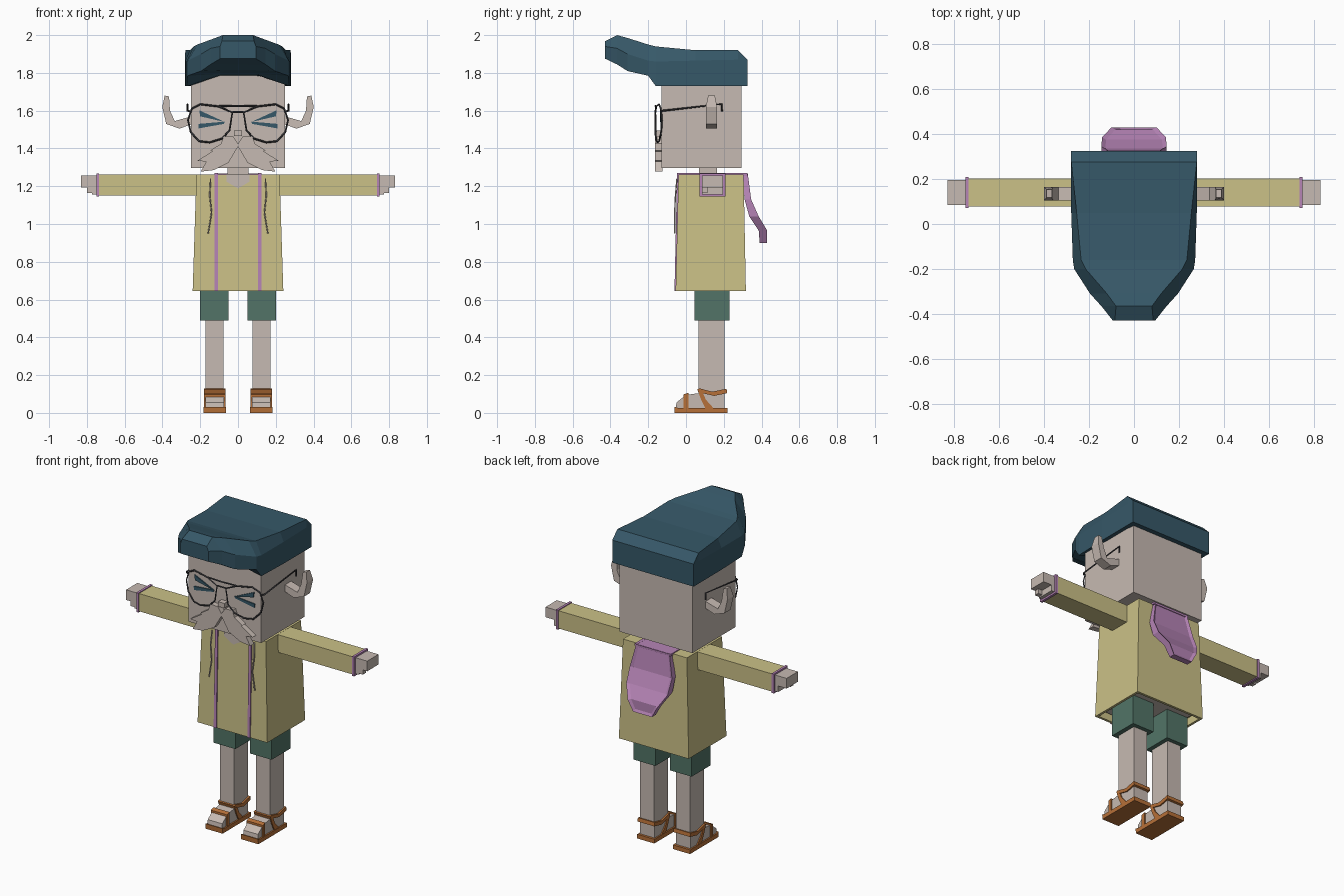
import bpy, bmesh
from mathutils import Vector

cube = bpy.data.objects.get("Cube")
if cube:
    bpy.data.objects.remove(cube, do_unlink=True)


def material(name, rgb):
    """Flat material from 0-255 display values, stored as linear."""
    col = [((c / 255 + 0.055) / 1.055) ** 2.4 for c in rgb] + [1]
    m = bpy.data.materials.new(name)
    m.diffuse_color = col
    m.use_nodes = True
    m.node_tree.nodes["Principled BSDF"].inputs["Base Color"].default_value = col
    return m


SKIN = material("skin", (198, 186, 178))
TEAL = material("dark_teal", (54, 88, 104))
YELLOW = material("straw_yellow", (203, 193, 135))
PURPLE = material("lilac", (182, 132, 182))
GREEN = material("muted_green", (82, 116, 103))
ORANGE = material("leather_orange", (182, 112, 56))
DARK = material("dark_metal", (62, 62, 66))


def finish(name, bm, mat):
    bmesh.ops.recalc_face_normals(bm, faces=bm.faces)
    me = bpy.data.meshes.new(name)
    bm.to_mesh(me)
    bm.free()
    me.materials.append(mat)
    ob = bpy.data.objects.new(name, me)
    bpy.context.collection.objects.link(ob)
    return ob


def loft(name, rings, mat, inset=None):
    """Skin equal-length rings of points and cap both ends."""
    bm = bmesh.new()
    vs = [[bm.verts.new(p) for p in r] for r in rings]
    n = len(vs[0])
    for a, b in zip(vs, vs[1:]):
        for i in range(n):
            j = (i + 1) % n
            bm.faces.new((a[i], a[j], b[j], b[i]))
    bm.faces.new(vs[0])
    bm.faces.new(vs[-1])
    if inset:
        bmesh.ops.recalc_face_normals(bm, faces=bm.faces)
        bm.normal_update()
        back = [f for f in bm.faces if f.normal.y > 0.25]
        bmesh.ops.inset_region(bm, faces=back, thickness=inset, depth=-inset / 2)
    return finish(name, bm, mat)


def box(name, xs, ys, zs, mat, s=1):
    ring = lambda z: [(s * xs[i], ys[j], z) for i, j in ((0, 0), (1, 0), (1, 1), (0, 1))]
    return loft(name, [ring(zs[0]), ring(zs[1])], mat)


def front_prism(name, pts, y0, y1, mat, s=1):
    """Outline in x/z, extruded along y."""
    return loft(name, [[(s * x, y, z) for x, z in pts] for y in (y0, y1)], mat)


def side_prism(name, pts, x0, x1, mat, s=1):
    """Outline in y/z, extruded along x."""
    return loft(name, [[(s * x, y, z) for y, z in pts] for x in (x0, x1)], mat)


def tube(name, pts, r, mat, cyclic=False):
    cu = bpy.data.curves.new(name + "_path", "CURVE")
    cu.dimensions = "3D"
    cu.bevel_depth = r
    cu.bevel_resolution = 0
    cu.use_fill_caps = True
    sp = cu.splines.new("POLY")
    sp.points.add(len(pts) - 1)
    for p, q in zip(sp.points, pts):
        p.co = (*q, 1)
    sp.use_cyclic_u = cyclic
    tmp = bpy.data.objects.new(name + "_path", cu)
    bpy.context.collection.objects.link(tmp)
    me = bpy.data.meshes.new_from_object(
        tmp.evaluated_get(bpy.context.evaluated_depsgraph_get()))
    bpy.data.objects.remove(tmp, do_unlink=True)
    me.name = name
    me.materials.clear()
    me.materials.append(mat)
    ob = bpy.data.objects.new(name, me)
    bpy.context.collection.objects.link(ob)


# Head, neck, nose
box("head", (-.25, .25), (-.13, .295), (1.297, 1.8), SKIN)
box("neck", (-.055, .055), (.07, .165), (1.2, 1.31), SKIN)
box("nose", (-.022, .022), (-.165, -.12), (1.465, 1.495), SKIN)

# Hair: y, half width, side bottom, middle bottom, side top, crown half width, crown
rows = [(.325, .28, 1.73, 1.73, 1.86, .28, 1.87),
        (.275, .28, 1.73, 1.73, 1.87, .279, 1.92),
        (.05, .279, 1.73, 1.76, 1.865, .255, 1.92),
        (-.16, .272, 1.73, 1.79, 1.86, .235, 1.94),
        (-.2, .266, 1.785, 1.795, 1.865, .215, 1.95),
        (-.31, .195, 1.81, 1.815, 1.9, .12, 1.985),
        (-.365, .145, 1.845, 1.845, 1.93, .08, 2.0),
        (-.428, .095, 1.875, 1.875, 1.94, .085, 1.968)]
loft("hair", [[(-w, y, zb), (-w, y, zs), (-t, y, zt), (t, y, zt),
               (w, y, zs), (w, y, zb), (w * .35, y, zm), (-w * .35, y, zm)]
              for y, w, zb, zm, zs, t, zt in rows], TEAL)

# Torso: jacket shell open at the hem
def rect(wx, y0, y1, z):
    return [(-wx, y0, z), (wx, y0, z), (wx, y1, z), (-wx, y1, z)]


loft("jacket", [rect(.22, -.04, .305, 1.263), rect(.24, -.055, .317, .645),
                rect(.225, -.04, .302, .645), rect(.222, -.036, .3, .69)], YELLOW)
box("torso_underside", (-.2, .2), (-.02, .28), (.675, .9), SKIN)
front_prism("neckline", [(-.062, 1.266), (.062, 1.266), (.062, 1.225), (0, 1.188), (-.062, 1.225)],
            -.047, -.03, SKIN)

# Hood hanging on the back, joined to the collar
hood = [(.3, .327, 1.266, .115), (.31, .345, 1.13, .145), (.335, .385, 1.04, .142),
        (.385, .43, .965, .1), (.39, .428, .9, .065)]
loft("hood", [[(-w, a, z), (w, a, z), (w, b, z), (-w, b, z)] for a, b, z, w in hood],
     PURPLE, inset=.018)
box("collar", (-.11, .11), (.17, .326), (1.255, 1.268), PURPLE)

trim = [(-.047, 1.269), (.326, 1.269), (.326, 1.255), (-.03, 1.255), (-.045, .645), (-.061, .645)]
ear = [(.24, 1.572), (.335, 1.545), (.36, 1.6), (.365, 1.675), (.388, 1.68),
       (.401, 1.62), (.38, 1.53), (.31, 1.505), (.24, 1.53)]
moustache = [(0, 1.425), (.025, 1.462), (.075, 1.465), (.09, 1.425), (.145, 1.39),
             (.135, 1.385), (.215, 1.335), (.168, 1.33), (.198, 1.277), (.13, 1.285),
             (.05, 1.325), (0, 1.41)]
rim = [(.03, 1.59), (.1, 1.622), (.2, 1.634), (.245, 1.61), (.265, 1.55), (.25, 1.485),
       (.205, 1.438), (.15, 1.432), (.085, 1.452), (.045, 1.495)]
lens_y = lambda x: -.163 + .5 * x * x

for s, side in ((1, "left"), (-1, "right")):
    n = lambda part: side + "_" + part
    # Face
    ob = front_prism(n("ear"), ear, .105, .165, SKIN, s)
    for v in ob.data.vertices:
        if v.co.z > 1.66:
            v.co.y = .135 + (v.co.y - .135) * .6
    front_prism(n("moustache"), moustache, -.163, -.125, SKIN, s)
    front_prism(n("eye_upper"), [(.07, 1.54), (.205, 1.602), (.2, 1.57)], -.137, -.128, TEAL, s)
    front_prism(n("eye_lower"), [(.07, 1.542), (.075, 1.53), (.208, 1.506), (.21, 1.53)],
                -.136, -.128, TEAL, s)
    # Glasses
    tube(n("glasses_rim"), [(s * x, lens_y(x), z) for x, z in rim], .005, DARK, True)
    tube(n("glasses_temple"), [(s * .255, -.135, 1.597), (s * .268, -.12, 1.6),
                               (s * .268, .19, 1.635), (s * .268, .19, 1.595)], .005, DARK)
    # Jacket trim, drawstring and sleeve
    side_prism(n("jacket_trim"), trim, .107, .125, PURPLE, s)
    tube(n("drawstring"), [(s * .145, -.048, 1.24), (s * .15, -.056, 1.15),
                           (s * .14, -.06, 1.06), (s * .158, -.06, .95)], .004, SKIN)
    box(n("sleeve"), (.2, .74), (.077, .203), (1.152, 1.262), YELLOW, s)
    box(n("cuff"), (.735, .75), (.071, .208), (1.146, 1.267), PURPLE, s)
    box(n("hand"), (.74, .83), (.085, .196), (1.194, 1.257), SKIN, s)
    box(n("palm"), (.74, .772), (.085, .196), (1.157, 1.2), SKIN, s)
    box(n("thumb"), (.77, .8), (.085, .115), (1.165, 1.2), SKIN, s)
    # Legs
    box(n("shorts"), (.05, .2), (.045, .23), (.49, .72), GREEN, s)
    box(n("leg"), (.076, .172), (.067, .205), (.03, .5), SKIN, s)
    # Foot and sandal
    side_prism(n("foot"), [(-.055, .02), (-.05, .055), (0, .095), (.07, .105), (.205, .1),
                           (.205, .02)], .073, .173, SKIN, s)
    side_prism(n("sandal_sole"), [(-.06, 0), (-.062, .032), (-.04, .026), (.22, .026), (.22, 0)],
               .064, .182, ORANGE, s)
    side_prism(n("toe_strap"), [(-.012, .02), (-.012, .098), (.012, .106), (.012, .02)],
               .067, .179, ORANGE, s)
    side_prism(n("ankle_strap"), [(.06, .125), (.07, .13), (.14, .112), (.215, .128), (.218, .105),
                                  (.15, .09), (.085, .105)], .065, .181, ORANGE, s)
    side_prism(n("diagonal_strap"), [(.06, .125), (.088, .11), (.105, .07), (.15, .02), (.105, .02),
                                     (.08, .07)], .066, .18, ORANGE, s)

# Glasses bridges
for name, x, z in (("glasses_brow_bar", .1, 1.624), ("glasses_bridge", .03, 1.592)):
    tube(name, [(-x, lens_y(x), z), (0, lens_y(0), z), (x, lens_y(x), z)], .005, DARK)
